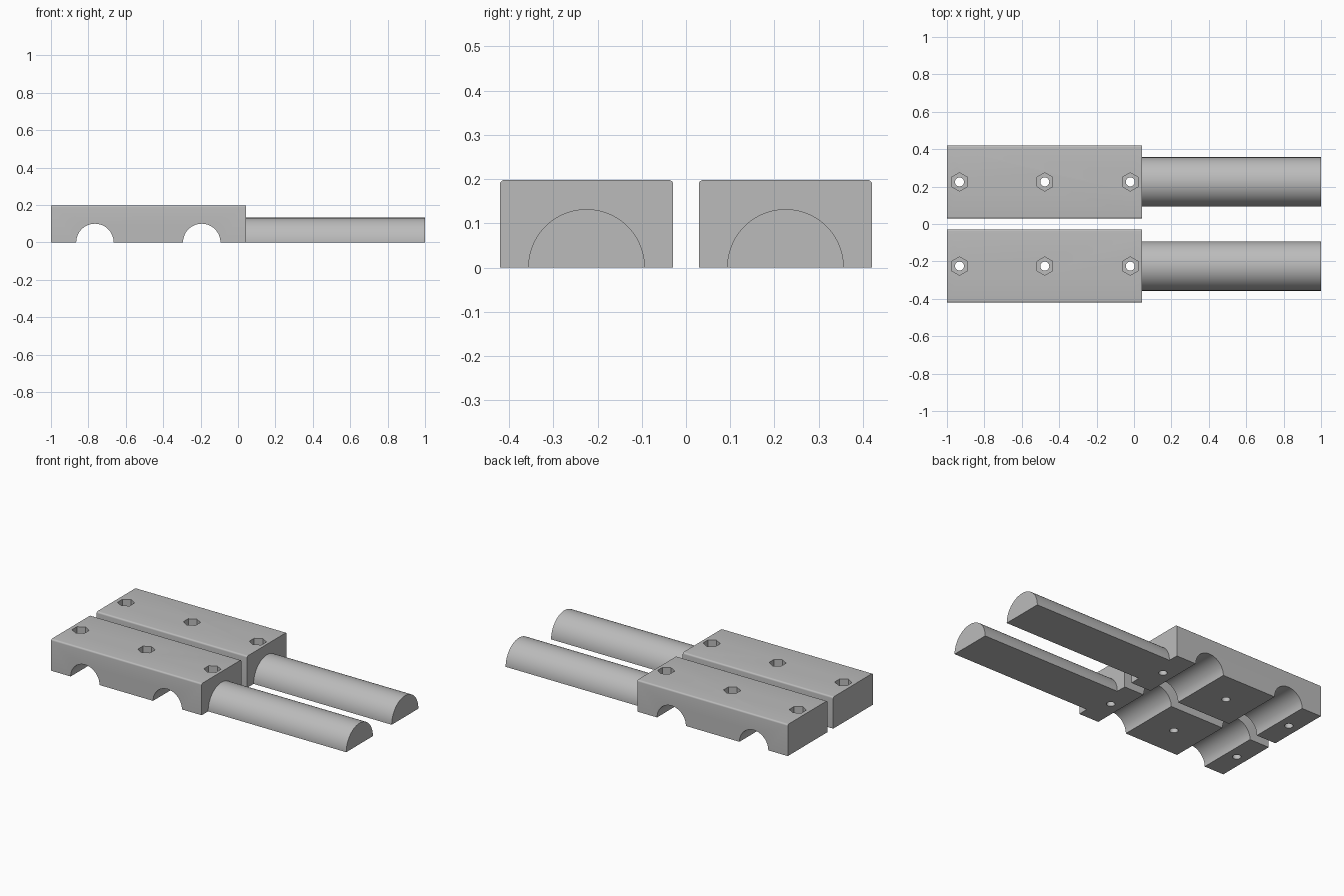
import bpy, bmesh, math
from mathutils import Matrix

if "Cube" in bpy.data.objects:
    bpy.data.objects.remove(bpy.data.objects["Cube"])

X0, X1 = -1.0, 0.043          # block ends
W, H, R = 0.392, 0.198, 0.01  # block width, height, edge rounding
YC = 0.225                    # centre line of each half

steel = bpy.data.materials.new("plain_grey")
steel.diffuse_color = (0.5, 0.5, 0.5, 1)
steel.use_nodes = True
steel.node_tree.nodes["Principled BSDF"].inputs["Base Color"].default_value = steel.diffuse_color


def extrude_profile(name, pts, x0, x1):
    """Closed (y, z) profile pulled along x."""
    bm = bmesh.new()
    face = bm.faces.new([bm.verts.new((x0, y, z)) for y, z in pts])
    new = bmesh.ops.extrude_face_region(bm, geom=[face])["geom"]
    bmesh.ops.translate(bm, vec=(x1 - x0, 0, 0),
                        verts=[v for v in new if isinstance(v, bmesh.types.BMVert)])
    return finish(name, bm)


def finish(name, bm):
    bmesh.ops.recalc_face_normals(bm, faces=bm.faces)
    me = bpy.data.meshes.new(name)
    bm.to_mesh(me)
    bm.free()
    me.materials.append(steel)
    ob = bpy.data.objects.new(name, me)
    bpy.context.collection.objects.link(ob)
    return ob


def prism(name, sides, r, depth, matrix):
    bm = bmesh.new()
    bmesh.ops.create_cone(bm, cap_ends=True, segments=sides, radius1=r, radius2=r,
                          depth=depth, matrix=matrix)
    return finish(name, bm)


def arc(cy, cz, r, a0, a1, n):
    return [(cy + r * math.cos(math.radians(a0 + (a1 - a0) * i / n)),
             cz + r * math.sin(math.radians(a0 + (a1 - a0) * i / n))) for i in range(n + 1)]


def cut(ob, cutter):
    mod = ob.modifiers.new("cut", 'BOOLEAN')
    mod.operation = 'DIFFERENCE'
    mod.solver = 'EXACT'
    mod.object = cutter
    bpy.context.view_layer.objects.active = ob
    bpy.ops.object.modifier_apply(modifier=mod.name)
    bpy.data.objects.remove(cutter)


def smooth(ob):
    bpy.ops.object.select_all(action='DESELECT')
    ob.select_set(True)
    bpy.context.view_layer.objects.active = ob
    bpy.ops.object.shade_smooth_by_angle(angle=math.radians(30))


for side, yc in (("front", -YC), ("back", YC)):
    # clamp block with rounded long top edges
    h = W / 2
    profile = ([(yc - h, 0), (yc + h, 0)] + arc(yc + h - R, H - R, R, 0, 90, 5)
               + arc(yc - h + R, H - R, R, 90, 180, 5))
    block = extrude_profile(side + "_clamp_block", profile, X0, X1)

    # cross grooves for the rods underneath
    for x, r in ((-0.765, 0.1), (-0.194, 0.1)):
        cut(block, prism("groove_cutter", 64, r, 0.6,
                         Matrix.Translation((x, yc, 0)) @ Matrix.Rotation(math.pi / 2, 4, 'X')))

    # bolt holes with hexagonal nut pockets
    for x in (-0.933, -0.477, -0.02):
        cut(block, prism("hole_cutter", 32, 0.024, 0.6, Matrix.Translation((x, yc, 0.1))))
        cut(block, prism("pocket_cutter", 6, 0.049, 0.12, Matrix.Translation((x, yc, H))))
    smooth(block)

    # half-round handle
    smooth(extrude_profile(side + "_half_round_handle", arc(yc, 0, 0.132, 0, 180, 48), X1, 1.0))
